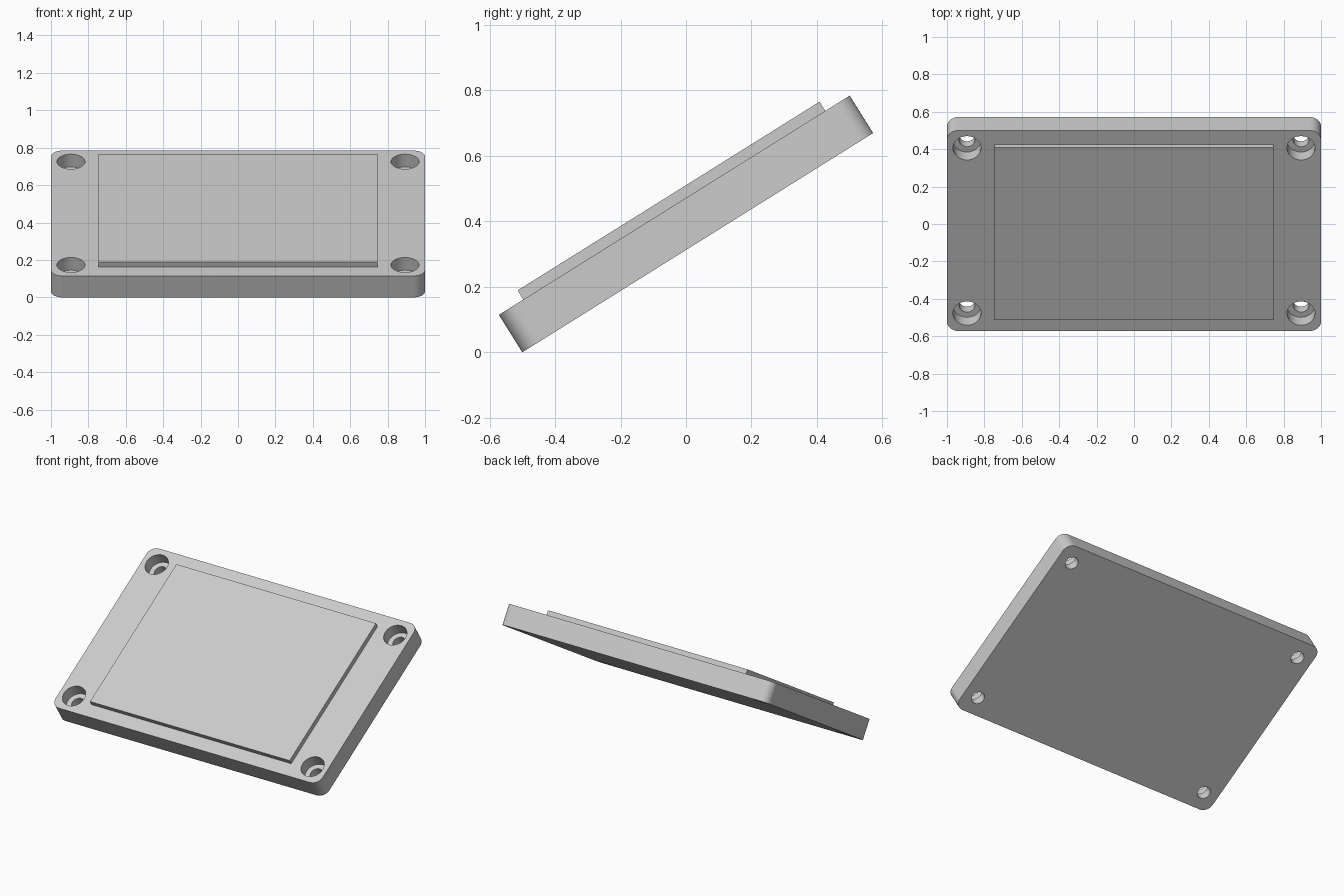
import bpy, bmesh, math
from mathutils import Matrix

if "Cube" in bpy.data.objects:
    bpy.data.objects.remove(bpy.data.objects["Cube"])

# Overall sizes, measured in the plate's own untilted frame
WIDTH, LENGTH, THICK = 2.0, 1.264, 0.135
CORNER = 0.06
TILT = math.radians(32)
HOLE_X, HOLE_Y = 0.893, 0.521
BORE_R, BORE_DEPTH, HOLE_R = 0.075, 0.08, 0.042
PANEL_W, PANEL_L, PANEL_H = 1.494, 1.088, 0.033

grey = bpy.data.materials.new("light_grey")
grey.use_nodes = True
colour = (0.6, 0.6, 0.6, 1)
grey.diffuse_color = colour
grey.node_tree.nodes["Principled BSDF"].inputs["Base Color"].default_value = colour


def make_object(name, bm):
    bmesh.ops.recalc_face_normals(bm, faces=bm.faces)
    mesh = bpy.data.meshes.new(name)
    bm.to_mesh(mesh)
    bm.free()
    mesh.materials.append(grey)
    obj = bpy.data.objects.new(name, mesh)
    bpy.context.collection.objects.link(obj)
    return obj


def box(name, size, z, corner=0):
    bm = bmesh.new()
    bmesh.ops.create_cube(bm, size=1, matrix=Matrix.Translation((0, 0, z)) @ Matrix.Diagonal((*size, 1)))
    if corner:
        upright = [e for e in bm.edges if abs(e.verts[0].co.z - e.verts[1].co.z) > 0.01]
        bmesh.ops.bevel(bm, geom=upright, offset=corner, segments=10, profile=0.5, affect='EDGES')
    return make_object(name, bm)


def hole_cutter(name, radius, bottom, top):
    bm = bmesh.new()
    for sx in (-1, 1):
        for sy in (-1, 1):
            place = Matrix.Translation((sx * HOLE_X, sy * HOLE_Y, (bottom + top) / 2))
            bmesh.ops.create_cone(bm, cap_ends=True, segments=48, radius1=radius,
                                  radius2=radius, depth=top - bottom, matrix=place)
    obj = make_object(name, bm)
    obj.hide_render = True
    return obj


# Rounded base plate with four counterbored screw holes
plate = box("base_plate", (WIDTH, LENGTH, THICK), 0, CORNER)
half = THICK / 2
cutters = [hole_cutter("counterbore_cutter", BORE_R, half - BORE_DEPTH, half + 0.1),
           hole_cutter("screw_hole_cutter", HOLE_R, -half - 0.1, half + 0.05)]
bpy.context.view_layer.objects.active = plate
for cutter in cutters:
    mod = plate.modifiers.new("holes", 'BOOLEAN')
    mod.operation = 'DIFFERENCE'
    mod.solver = 'EXACT'
    mod.object = cutter
    bpy.ops.object.modifier_apply(modifier=mod.name)
    bpy.data.objects.remove(cutter)

# Raised rectangular panel, slightly sunk into the plate
sink = 0.01
panel = box("raised_panel", (PANEL_W, PANEL_L, PANEL_H + sink), half + (PANEL_H - sink) / 2)

# Lean both parts back and rest the lower edge on the ground
height = LENGTH * math.sin(TILT) + THICK * math.cos(TILT)
for part in (plate, panel):
    part.matrix_world = Matrix.Translation((0, 0, height / 2)) @ Matrix.Rotation(TILT, 4, 'X')

bpy.ops.object.select_all(action='DESELECT')
plate.select_set(True)
bpy.ops.object.shade_smooth_by_angle(angle=math.radians(30))
